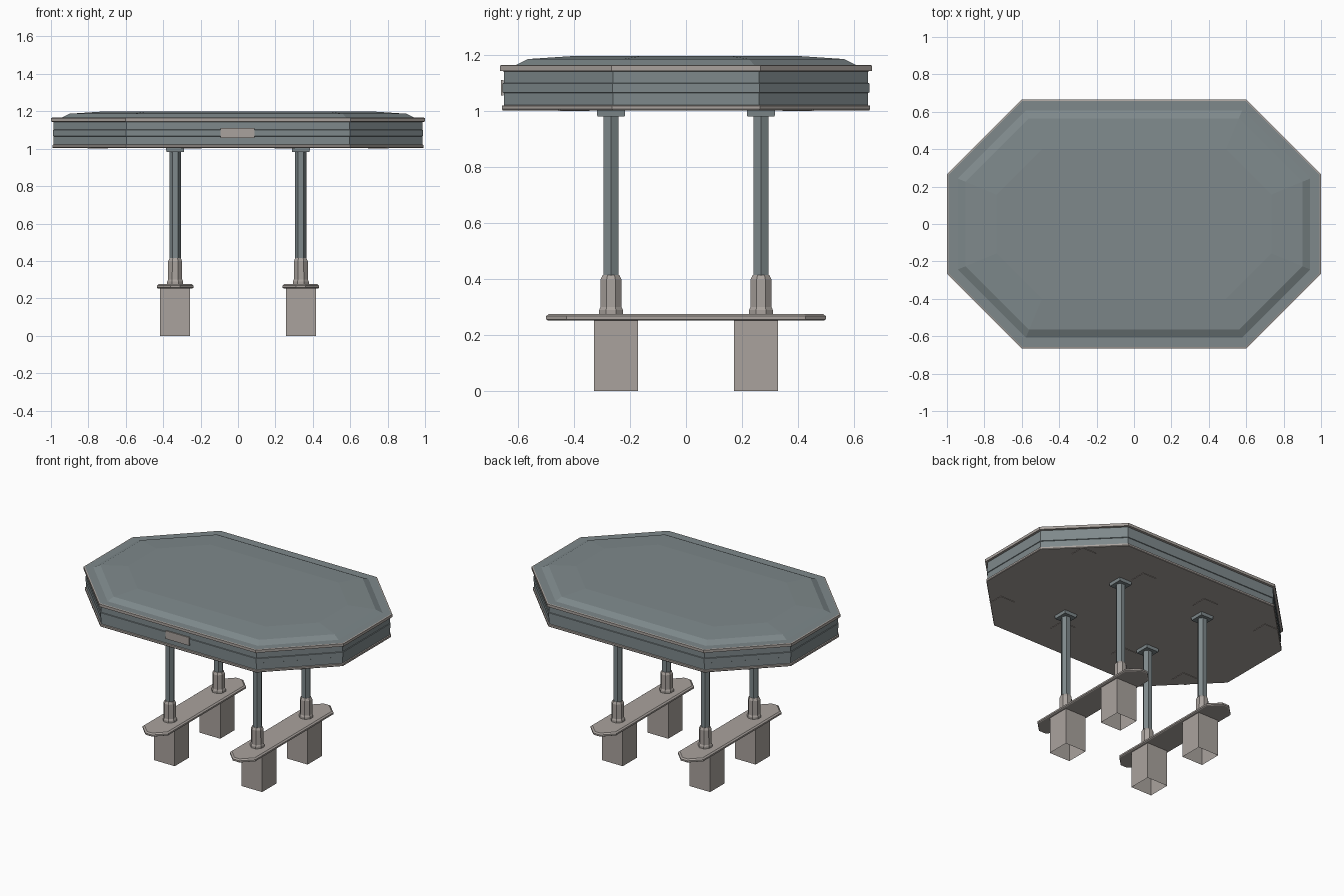
import bpy
import bmesh
import math

if "Cube" in bpy.data.objects:
    bpy.data.objects.remove(bpy.data.objects["Cube"], do_unlink=True)


def make_material(name, color):
    mat = bpy.data.materials.new(name)
    mat.use_nodes = True
    mat.diffuse_color = color
    mat.node_tree.nodes["Principled BSDF"].inputs["Base Color"].default_value = color
    return mat


STONE = make_material("warm grey", (0.40, 0.365, 0.34, 1))
STEEL = make_material("blue grey", (0.21, 0.25, 0.26, 1))


def octagon(hx, hy, cut):
    """Rectangle of the given half sizes with corners cut at 45 degrees."""
    cx, cy = hx - cut, hy - cut
    return [(hx, -cy), (hx, cy), (cx, hy), (-cx, hy),
            (-hx, cy), (-hx, -cy), (-cx, -hy), (cx, -hy)]


def polygon(radius, sides, turn=0):
    step = math.tau / sides
    return [(radius * math.cos(turn + i * step), radius * math.sin(turn + i * step))
            for i in range(sides)]


def rectangle(hx, hy):
    return [(hx, -hy), (hx, hy), (-hx, hy), (-hx, -hy)]


def loft(name, rings, mats, at=(0, 0, 0), bands=None, bottom=True, top=True):
    """Join stacked outlines (points, z) into one solid; bands colour each step."""
    bm = bmesh.new()
    loops = [[bm.verts.new((x, y, z)) for x, y in pts] for pts, z in rings]
    for k, (low, high) in enumerate(zip(loops, loops[1:])):
        n = len(low)
        for i in range(n):
            j = (i + 1) % n
            face = bm.faces.new((low[i], low[j], high[j], high[i]))
            face.material_index = bands[k] if bands else 0
    if bottom:
        bm.faces.new(loops[0][::-1])
    if top:
        face = bm.faces.new(loops[-1])
        face.material_index = bands[-1] if bands else 0
    mesh = bpy.data.meshes.new(name)
    bm.to_mesh(mesh)
    bm.free()
    for mat in mats:
        mesh.materials.append(mat)
    obj = bpy.data.objects.new(name, mesh)
    obj.location = at
    bpy.context.collection.objects.link(obj)
    return obj


# Canopy: inset of the outline, height, colour of the band above (0 stone, 1 steel)
profile = [
    (0.010, 1.004, 0), (0.007, 1.008, 0), (0.007, 1.020, 0), (0.014, 1.022, 1),
    (0.014, 1.066, 1), (0.010, 1.068, 1), (0.010, 1.100, 1), (0.014, 1.102, 1),
    (0.014, 1.143, 0), (0.000, 1.145, 0), (0.000, 1.164, 0), (0.008, 1.166, 1),
    (0.058, 1.166, 1), (0.100, 1.187, 1), (0.265, 1.198, 1),
]


def canopy_outline(inset):
    cut = 0.398 - inset * (2 - math.sqrt(2))
    return octagon(1.0 - inset, 0.665 - inset, cut)


loft("canopy", [(canopy_outline(d), z) for d, z, _ in profile],
     (STONE, STEEL), bands=[b for _, _, b in profile])

# Small plate on the front fascia
loft("front_plate", [(rectangle(0.09, 0.004), 1.056), (rectangle(0.09, 0.004), 1.112)],
     (STONE,), at=(-0.003, -0.657, 0))

# Lamp panels under the canopy
for x in (-0.75, -0.25, 0.25, 0.75):
    for y in (-0.4, 0.4):
        loft("lamp_panel", [(rectangle(0.055, 0.055), 1.001),
                            (rectangle(0.055, 0.055), 1.006)], (STONE,), at=(x, y, 0))

# Two islands, each with two piers and two posts
turn8 = math.pi / 8
for x in (-0.336, 0.336):
    loft("island_slab", [
        (octagon(0.092, 0.494, 0.070), 0.253), (octagon(0.098, 0.5, 0.072), 0.257),
        (octagon(0.098, 0.5, 0.072), 0.268), (octagon(0.088, 0.49, 0.068), 0.276),
    ], (STONE,), at=(x, 0, 0))
    for side in (-1, 1):
        loft("pier", [(rectangle(0.08, 0.079), 0), (rectangle(0.08, 0.079), 0.255)],
             (STONE,), at=(x, side * 0.25, 0), bottom=False)
        spot = (x, side * 0.268, 0)
        loft("post_base", [
            (polygon(0.046, 8, turn8), 0.274), (polygon(0.046, 8, turn8), 0.290),
            (polygon(0.041, 8, turn8), 0.300), (polygon(0.040, 8, turn8), 0.400),
            (polygon(0.032, 8, turn8), 0.416),
        ], (STONE,), at=spot)
        loft("post", [(polygon(0.031, 6), 0.40), (polygon(0.031, 6), 0.99)],
             (STEEL,), at=spot)
        loft("post_cap", [(rectangle(0.047, 0.049), 0.982),
                          (rectangle(0.049, 0.051), 1.006)], (STEEL,), at=spot)
